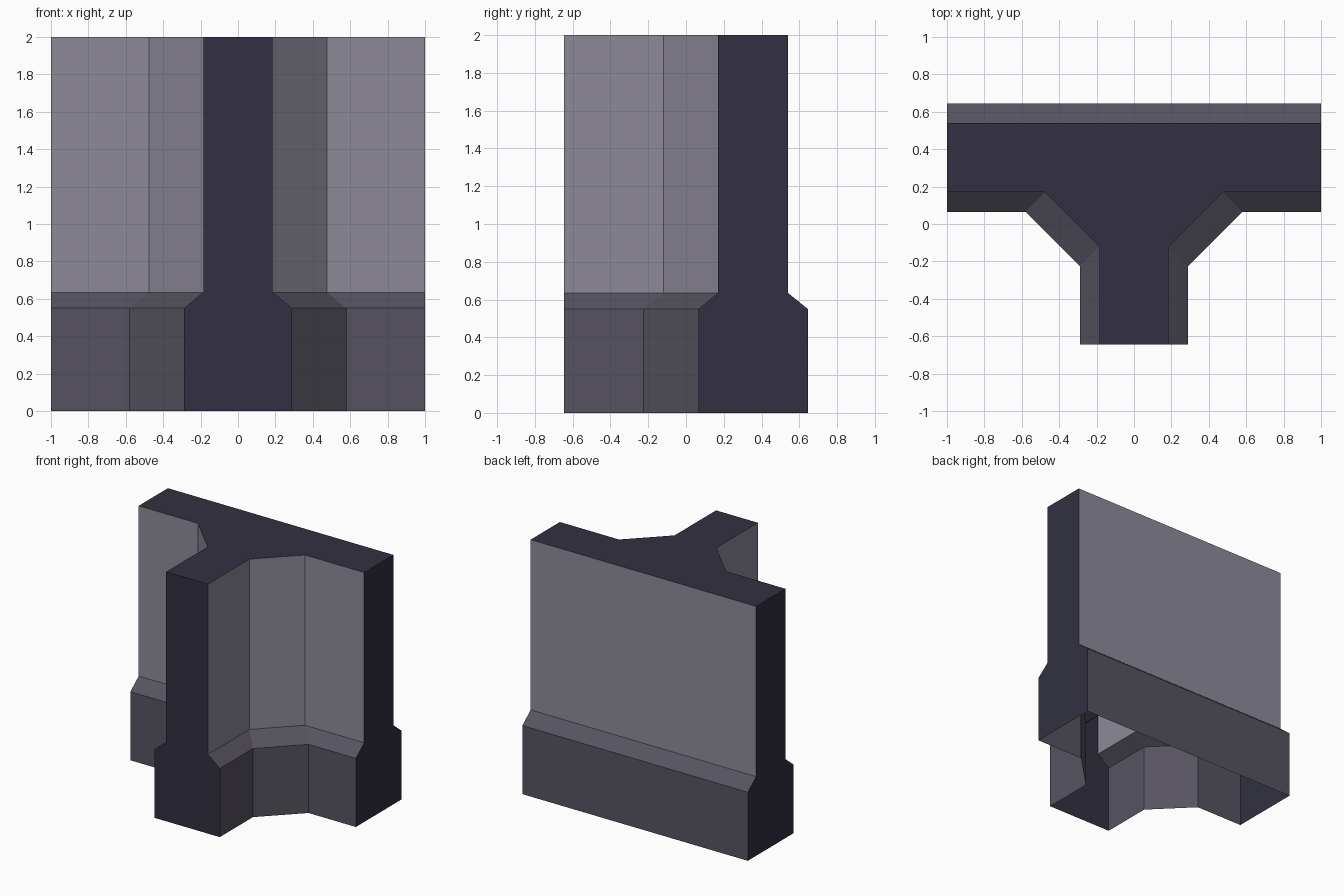
import bpy, bmesh

if "Cube" in bpy.data.objects:
    bpy.data.objects.remove(bpy.data.objects["Cube"])

def material(name, color):
    mat = bpy.data.materials.new(name)
    mat.diffuse_color = (*color, 1)
    mat.use_nodes = True
    mat.node_tree.nodes["Principled BSDF"].inputs["Base Color"].default_value = mat.diffuse_color
    return mat

def t_outline(back, front, diag_x, stem_x, diag_y):
    """Counterclockwise T with diagonal inner corners; the arm ends stay flush."""
    right = [(stem_x, -0.645), (stem_x, diag_y), (diag_x, front), (1, front), (1, back)]
    return right + [(-x, y) for x, y in reversed(right)]

# Wide footing and narrower wall outlines
footing = t_outline(0.645, 0.065, 0.58, 0.29, -0.225)
wall = t_outline(0.54, 0.17, 0.475, 0.185, -0.12)
levels = [(footing, 0), (footing, 0.55), (wall, 0.635), (wall, 2)]

WALL, BASE, CAP = range(3)
END_EDGES = (3, 5, 9)

bm = bmesh.new()
rings = [[bm.verts.new((x, y, z)) for x, y in outline] for outline, z in levels]

# Sides: footing, sloped ledge and upper wall, with dark cut ends
for band, (low, high) in enumerate(zip(rings, rings[1:])):
    for i in range(len(low)):
        j = (i + 1) % len(low)
        face = bm.faces.new((low[i], low[j], high[j], high[i]))
        face.material_index = CAP if i in END_EDGES else (WALL if band == 2 else BASE)

# Closed top; the underside is open
bm.faces.new(rings[-1]).material_index = CAP

mesh = bpy.data.meshes.new("t_junction_wall")
bm.to_mesh(mesh)
bm.free()
for mat in (material("wall_grey", (0.27, 0.255, 0.315)),
            material("footing_grey", (0.093, 0.086, 0.115)),
            material("cut_end_dark", (0.032, 0.03, 0.052))):
    mesh.materials.append(mat)
obj = bpy.data.objects.new("t_junction_wall", mesh)
bpy.context.collection.objects.link(obj)
